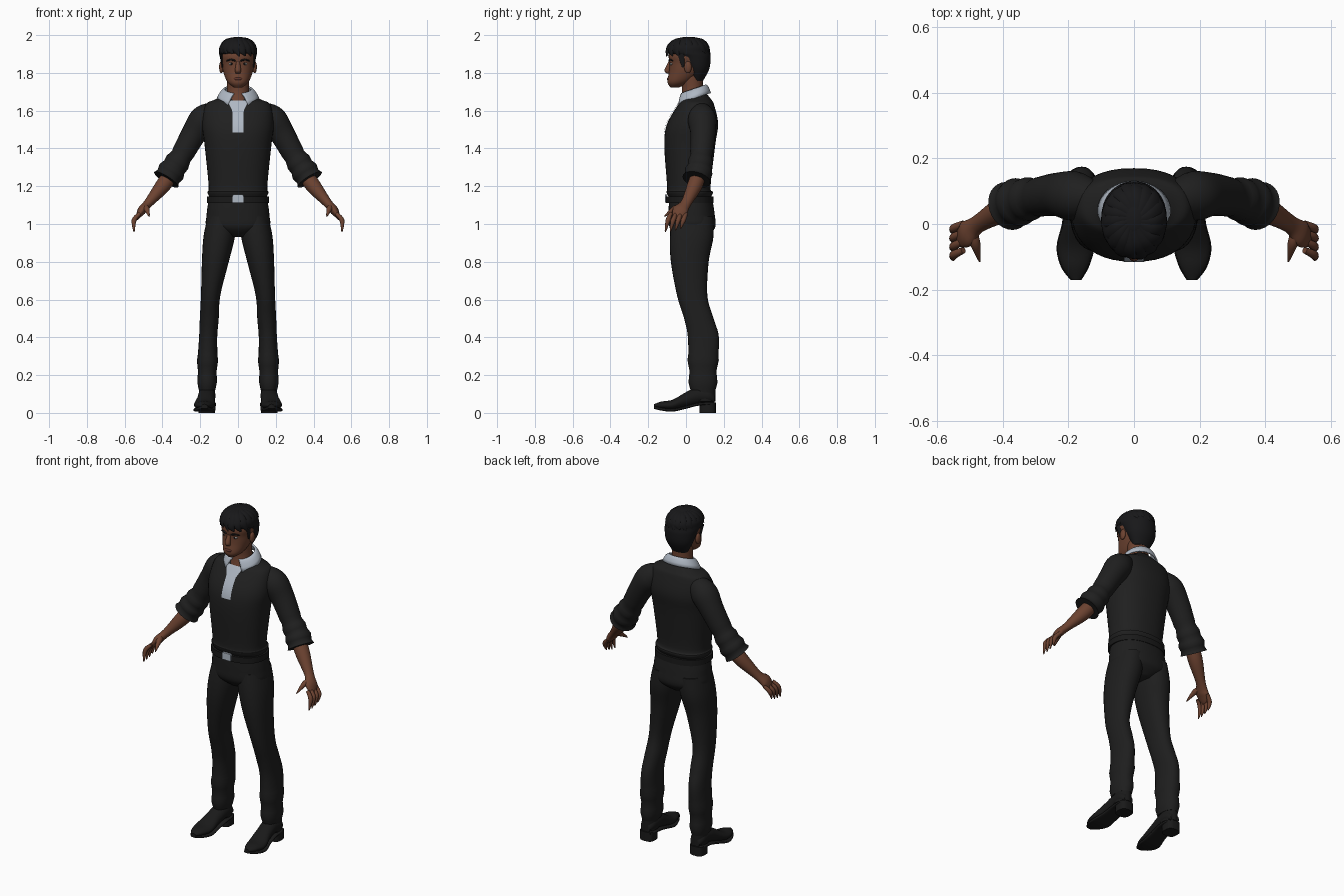
import bpy, bmesh, math, random
from mathutils import Vector

random.seed(4)
if "Cube" in bpy.data.objects:
    bpy.data.objects.remove(bpy.data.objects["Cube"])
ACROSS, BACK, UP = Vector((1, 0, 0)), Vector((0, 1, 0)), Vector((0, 0, 1))


def material(name, red, green, blue):
    mat = bpy.data.materials.new(name)
    mat.use_nodes = True
    mat.diffuse_color = (red, green, blue, 1)
    shader = mat.node_tree.nodes["Principled BSDF"]
    shader.inputs["Base Color"].default_value = mat.diffuse_color
    shader.inputs["Roughness"].default_value = .8
    return mat


KNIT = material("black knit", .014, .014, .014)
CLOTH = material("black trousers", .013, .013, .013)
LEATHER = material("black leather", .01, .01, .01)
HAIR = material("black hair", .009, .009, .01)
SKIN = material("brown skin", .15, .055, .03)
LIP = material("dark lips", .11, .035, .025)
SHIRT = material("pale blue shirt", .43, .48, .55)
EYE = material("eye white", .4, .38, .36)


def finish(bm, name, mat, mirror=False):
    """Turn a bmesh into a smooth object, optionally mirrored left to right."""
    bmesh.ops.recalc_face_normals(bm, faces=bm.faces)
    mesh = bpy.data.meshes.new(name)
    bm.to_mesh(mesh)
    bm.free()
    mesh.materials.append(mat)
    mesh.shade_smooth()
    mesh.set_sharp_from_angle(angle=1)
    part = bpy.data.objects.new(name, mesh)
    bpy.context.collection.objects.link(part)
    if mirror:
        part.modifiers.new("Mirror", "MIRROR")
    return part


def blend(before, start, end, after, t):
    """Catmull-Rom value between start and end."""
    slope_in, slope_out = (end - before) / 2, (after - start) / 2
    rise = end - start
    curve = 3 * rise - 2 * slope_in - slope_out
    return start + t * (slope_in + t * (curve + t * (slope_in + slope_out - 2 * rise)))


def smooth_rings(rings, steps):
    padded = [rings[0], *rings, rings[-1]]
    result = []
    for group in zip(padded, padded[1:], padded[2:], padded[3:]):
        for step in range(steps):
            result.append([blend(*values, step / steps) for values in zip(*group)])
    return result + [rings[-1]]


def rounded(value, power):
    return math.copysign(abs(value) ** (2 / power), value)


def loft(name, rings, mat, axis=None, ref=BACK, power=2, mirror=False,
         sides=28, steps=5, folds=0, tip=False):
    """Skin rings of (x, y, z, width, depth); one radius makes a circle.
    A fixed axis keeps rings parallel, folds ripple the last samples, tip rounds the end."""
    rings = smooth_rings([(*r, r[-1])[:5] for r in rings], steps)
    count = len(rings)
    bm = bmesh.new()
    loops = []
    for i, (x, y, z, width, depth) in enumerate(rings):
        ahead, behind = rings[min(i + 1, count - 1)], rings[max(i - 1, 0)]
        along = axis or (Vector(ahead[:3]) - Vector(behind[:3])).normalized()
        deep = (ref - along * ref.dot(along)).normalized()
        wide = deep.cross(along)
        scale = 1
        if i > count - folds:
            scale += math.sin(i * math.pi / 2) * .06
        if tip:
            scale *= math.sqrt(max(.05, min(1, (count - 1 - i) / steps)))
        loop = []
        for k in range(sides):
            angle = math.tau * k / sides
            offset = (wide * width * rounded(math.cos(angle), power)
                      + deep * depth * rounded(math.sin(angle), power))
            loop.append(bm.verts.new(Vector((x, y, z)) + offset * scale))
        loops.append(loop)
    for lower, upper in zip(loops, loops[1:]):
        for k in range(sides):
            bm.faces.new((lower[k], lower[k - 1], upper[k - 1], upper[k]))
    bm.faces.new(loops[0])
    bm.faces.new(loops[-1])
    return finish(bm, name, mat, mirror)


def column(name, rings, mat, power=2):
    """Upright loft on the centre line from rings of (y, z, width, depth)."""
    return loft(name, [(0, *ring) for ring in rings], mat, UP, power=power, sides=40)


def blob(name, place, size, mat, mirror=False):
    bm = bmesh.new()
    bmesh.ops.create_uvsphere(bm, u_segments=16, v_segments=10, radius=1)
    for vert in bm.verts:
        vert.co = Vector(place) + vert.co * Vector(size)
    return finish(bm, name, mat, mirror)


def sheet(name, rows, mat):
    bm = bmesh.new()
    grid = [[bm.verts.new(point) for point in row] for row in rows]
    for lower, upper in zip(grid, grid[1:]):
        for quad in zip(lower, lower[1:], upper[1:], upper):
            bm.faces.new(quad)
    return finish(bm, name, mat)


# Sweater body with a puffed hem, and sleeves with rolled folds
torso = column("sweater_body", [
    (.02, 1.14, .15, .11), (.02, 1.17, .162, .124), (.015, 1.2, .155, .115),
    (.02, 1.42, .177, .135), (.035, 1.53, .19, .135), (.053, 1.63, .172, .096),
    (.055, 1.66, .12, .078), (.05, 1.7, .05, .05)], KNIT, power=2.3)
loft("sweater_sleeves", [
    (.12, .08, 1.6, .05), (.18, .085, 1.555, .075), (.235, .09, 1.475, .066), (.3, .08, 1.36, .06),
    (.345, .07, 1.29, .069), (.38, .055, 1.235, .071)], KNIT, mirror=True, folds=12)

# Forearms, palms and fingers
loft("forearms_and_palms", [
    (.35, .07, 1.27, .04, .04), (.4, .045, 1.2, .04, .04), (.475, 0, 1.11, .024, .028),
    (.51, -.03, 1.07, .023, .042), (.54, -.05, 1.02, .015, .045)], SKIN, mirror=True, tip=True)
for i, finger in enumerate(("index", "middle", "ring", "little")):
    y = .027 * i - .08
    loft(finger + "_fingers", [(.52, y, 1.055, .01), (.55, y - .015, 1.02, .013),
                               (.55, y - .03, .957 + i * i / 500, .01)],
         SKIN, mirror=True, sides=12, tip=True)
loft("thumbs", [(.495, -.02, 1.09, .017), (.484, -.06, 1.08, .016), (.47, -.115, 1.04, .01)],
     SKIN, mirror=True, ref=ACROSS, sides=12, tip=True)

# Trousers
column("trouser_hips", [(.025, 1.13, .155, .115), (.03, 1.05, .166, .122),
                        (.034, .98, .16, .12), (.034, .93, .04, .07)], CLOTH, power=2.3)
loft("trouser_legs", [
    (.085, .035, 1.04, .075, .11), (.1, .03, .93, .083, .115), (.12, .02, .8, .071, .1),
    (.145, .033, .62, .051, .08), (.152, .068, .5, .05, .078), (.158, .092, .4, .048, .082),
    (.162, .09, .25, .053, .077), (.164, .09, .12, .046, .07)],
    CLOTH, UP, power=2.2, mirror=True, folds=8)

# Belt and buckle
column("belt", [(.02, z, .164, .126) for z in (1.11, 1.145)], LEATHER, power=2.3)
loft("buckle", [(0, y, 1.134, .029, .021) for y in (-.1, -.112)], SHIRT, -BACK, UP, power=12)

# Boots: one outline of (x, y, underside, width, height) shapes the upper and the sole
boot = [(.165, .15, .05, .03, .05), (.165, .12, .05, .044, .08), (.165, .06, .045, .046, .09),
        (.17, 0, .03, .047, .08), (.178, -.07, .015, .055, .055), (.18, -.13, .02, .04, .04),
        (.177, -.17, .03, .014, .016)]
loft("boot_uppers", [(x, y, under + height / 2, width, height / 2)
                     for x, y, under, width, height in boot],
     LEATHER, -BACK, UP, mirror=True)
loft("boot_soles", [(x, y, under, width + .003, .008) for x, y, under, width, height in boot],
     LEATHER, -BACK, UP, power=4, mirror=True)
loft("boot_heels", [(.166, .115, z, .043) for z in (0, .055)], LEATHER, UP, power=3, mirror=True)
loft("boot_shafts", [(.165, .098, z, .042, .057) for z in (.06, .17)], LEATHER, UP, mirror=True)

# Neck, head and face
column("neck", [(.04, 1.64, .07, .075), (.035, 1.71, .058, .056), (.03, 1.79, .06, .06)], SKIN)
column("head", [(-.06, 1.722, .02, .02), (-.038, 1.75, .055, .06), (0, 1.805, .078, .09),
                (.01, 1.85, .085, .098), (.01, 1.9, .09, .1), (.01, 1.96, .05, .07)], SKIN, power=2.15)
loft("nose", [(0, -.084, 1.86, .009), (0, -.098, 1.815, .016), (0, -.092, 1.798, .012)],
     SKIN, UP, sides=16)
blob("lips", (0, -.09, 1.768), (.024, .011, .009), LIP)
blob("ears", (.088, .01, 1.83), (.012, .02, .032), SKIN, mirror=True)
blob("eyes", (.035, -.074, 1.848), (.014, .011, .007), EYE, mirror=True)
blob("pupils", (.035, -.081, 1.848), (.006, .006, .006), HAIR, mirror=True)
loft("eyebrows", [(.014, -.09, 1.864, .004), (.036, -.085, 1.87, .005), (.06, -.07, 1.864, .003)],
     HAIR, mirror=True, sides=10)

# Hair mass, sideburns and layered locks sweeping from the crown
column("hair", [(.06, 1.757, .05, .03), (.06, 1.82, .082, .063), (.04, 1.88, .095, .09),
                (.013, 1.91, .1, .113), (.012, 1.95, .09, .104), (.015, 1.99, .02, .03)], HAIR)
loft("sideburns", [(.088, -.025, 1.9, .02, .007), (.083, -.015, 1.83, .006, .004)],
     HAIR, ref=ACROSS, mirror=True, sides=12)
lock_count = 18
for i in range(lock_count):
    start = math.tau * i / lock_count
    fringe = max(0, -math.sin(start))
    path = []
    for k, width in enumerate((.012, .025, .022, .003)):
        rise = math.radians(78 - k * (24 + 5 * fringe + random.uniform(-2, 2)))
        turn = start + k / 5
        path.append((.1 * math.cos(rise) * math.cos(turn),
                     .012 + .117 * math.cos(rise) * math.sin(turn),
                     1.898 + .088 * math.sin(rise), width, width * .4))
    outward = Vector((math.cos(start), math.sin(start), 1))
    loft("hair_lock", path, HAIR, ref=outward, sides=10)

# Folded shirt collar, open at the front
rows = []
for s in range(5):
    drop = s / 4
    gap = .3 + drop / 5
    row = []
    for k in range(41):
        angle = gap - math.pi / 2 + (math.tau - 2 * gap) * k / 40
        front = (1 - math.sin(angle)) / 2
        height = 1.735 - .045 * front - drop * (.043 + .024 * front ** 2)
        row.append(((.068 + .04 * drop) * math.cos(angle),
                    .04 + (.064 + .024 * drop) * math.sin(angle),
                    height + .01 * math.sin(math.pi * drop)))
    rows.append(row)
collar = sheet("shirt_collar", rows, SHIRT)
thickness = collar.modifiers.new("Thickness", "SOLIDIFY")
thickness.thickness = .009
thickness.offset = 0

# Shirt placket laid on the chest, widening under the collar
bpy.context.view_layer.update()
rows = []
for r in range(14):
    z = 1.485 + .013 * r
    half = .03 + max(0, z - 1.6) / 2
    row = []
    for k in range(9):
        x = half * (k / 4 - 1)
        hit, point, normal, face = torso.ray_cast(Vector((x, -1, z)), BACK)
        row.append((x, point.y - .005, z))
    rows.append(row)
sheet("shirt_placket", rows, SHIRT)
